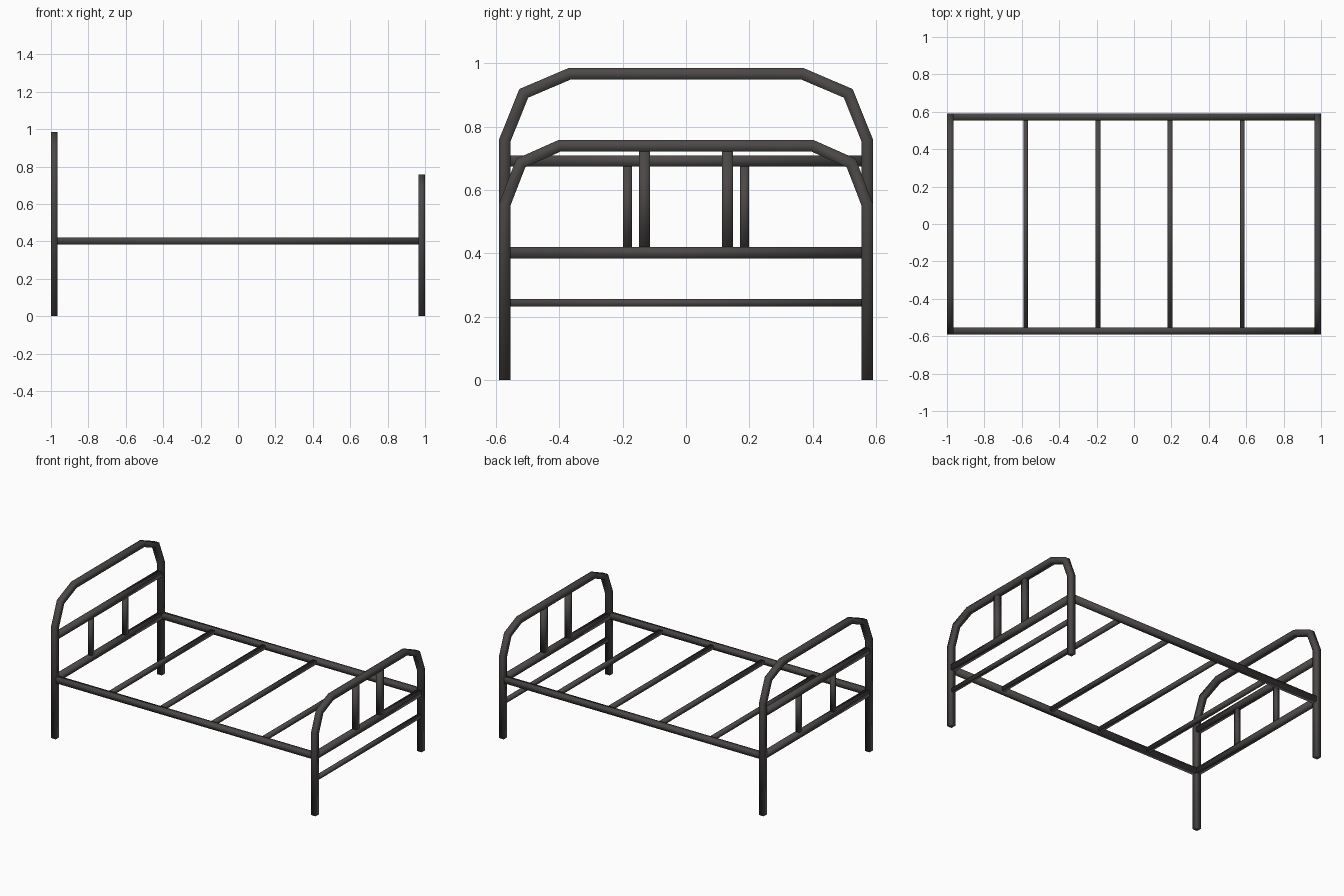
import bpy, bmesh, math
from mathutils import Vector

if "Cube" in bpy.data.objects:
    bpy.data.objects.remove(bpy.data.objects["Cube"])

metal = bpy.data.materials.new("dark grey metal")
metal.diffuse_color = (0.07, 0.064, 0.062, 1)
metal.use_nodes = True
metal.node_tree.nodes["Principled BSDF"].inputs["Base Color"].default_value = metal.diffuse_color

H = 0.018            # half width of the main square tube
X, Y = 0.982, 0.572  # post centre lines
DECK = 0.402         # height of the side rails


def tube(name, path, h, binormal):
    """Sweep a square section along a planar path with mitred corners."""
    pts = [Vector(p) for p in path]
    b = Vector(binormal)
    bm = bmesh.new()
    rings = []
    for i, p in enumerate(pts):
        d0 = (p - pts[i - 1]).normalized() if i > 0 else (pts[1] - p).normalized()
        d1 = (pts[i + 1] - p).normalized() if i < len(pts) - 1 else d0
        t = (d0 + d1).normalized()
        n = b.cross(t) / t.dot(d0)
        rings.append([bm.verts.new(p + h * (n * u + b * v))
                      for u, v in ((1, 1), (-1, 1), (-1, -1), (1, -1))])
    for r0, r1 in zip(rings, rings[1:]):
        for k in range(4):
            j = (k + 1) % 4
            bm.faces.new((r0[k], r0[j], r1[j], r1[k]))
    bm.faces.new(rings[0])
    bm.faces.new(rings[-1])
    for f in bm.faces:
        f.smooth = True
    bmesh.ops.recalc_face_normals(bm, faces=bm.faces[:])
    me = bpy.data.meshes.new(name)
    bm.to_mesh(me)
    bm.free()
    me.materials.append(metal)
    ob = bpy.data.objects.new(name, me)
    bpy.context.collection.objects.link(ob)


def end_frame(name, x, top, bend_y, bend_z):
    """Bent hoop: two legs joined by a top bar through two-step corners."""
    half = [(Y, 0)]
    for deg in (0, 45, 90):
        a = math.radians(deg)
        half.append((Y - bend_y + bend_y * math.cos(a), top - bend_z + bend_z * math.sin(a)))
    full = half + [(-y, z) for y, z in reversed(half)]
    tube(name, [(x, y, z) for y, z in full], H, (1, 0, 0))


def crossbar(name, x, z, h):
    e = Y - H + 0.002  # ends just inside the posts
    tube(name, [(x, -e, z), (x, e, z)], h, (0, 0, 1))


def upright(name, x, y, z0, z1, h):
    tube(name, [(x, y, z0), (x, y, z1)], h, (1, 0, 0))


# headboard and footboard hoops
end_frame("headboard_hoop", -X, 0.967, 0.204, 0.21)
end_frame("footboard_hoop", X, 0.740, 0.173, 0.185)

# cross rails of the two ends
crossbar("headboard_upper_rail", -X, 0.692, H)
crossbar("headboard_deck_rail", -X, DECK, H)
crossbar("footboard_deck_rail", X, DECK, H)
crossbar("footboard_lower_rail", X, 0.244, 0.012)

for side, s in (("front", -1), ("back", 1)):
    # long side rails
    e = X - H + 0.002
    tube(side + "_side_rail", [(-e, s * Y, DECK), (e, s * Y, DECK)], H, (0, 0, 1))
    # short uprights inside each end
    upright("headboard_upright_" + side, -X, s * 0.185, DECK + 0.015, 0.677, 0.014)
    upright("footboard_upright_" + side, X, s * 0.131, DECK + 0.015, 0.725, 0.0175)

# slats across the bed
for i in range(4):
    crossbar(f"slat_{i + 1}", -0.579 + 0.386 * i, DECK, 0.013)
